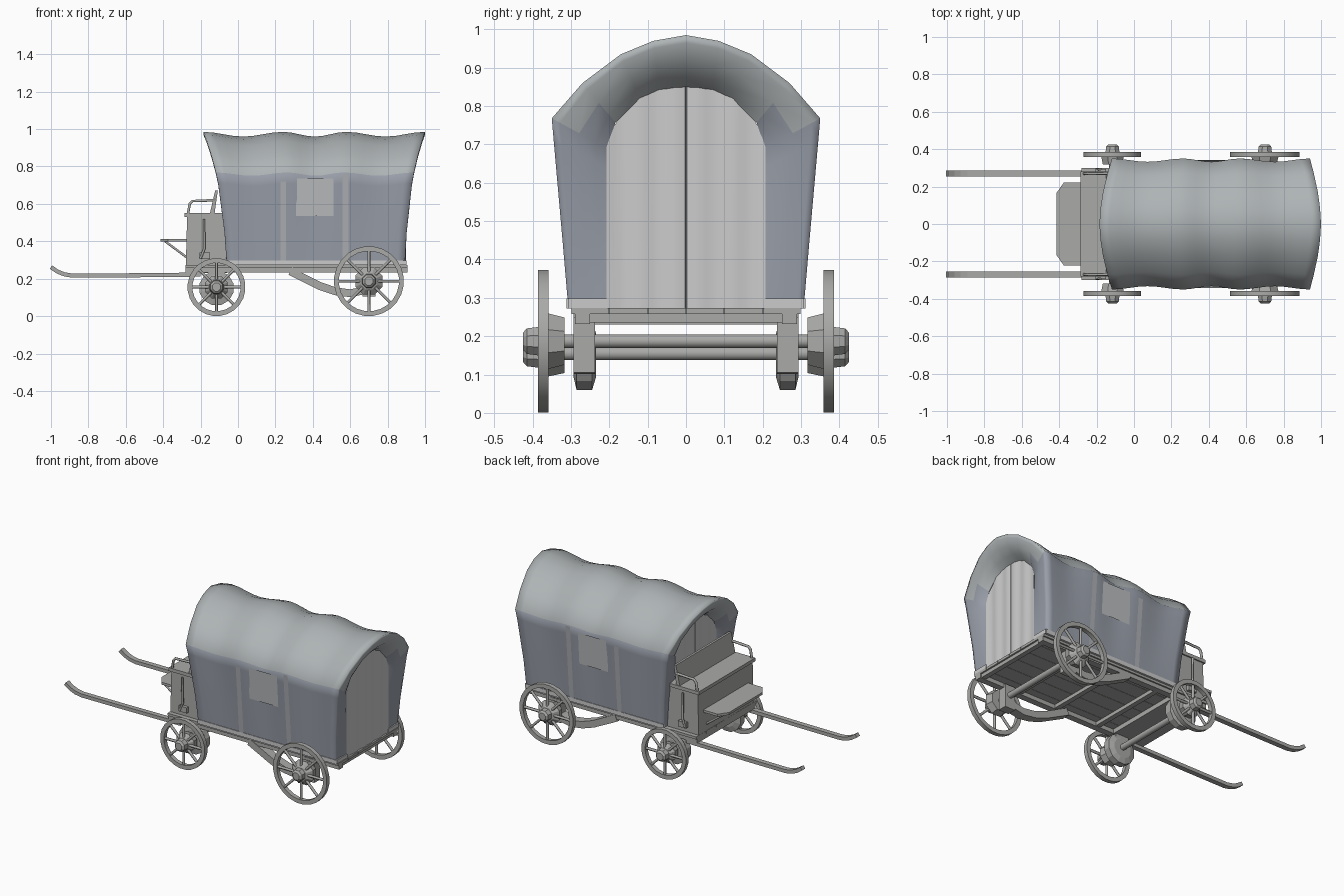
import bpy, bmesh, math
from mathutils import Vector

if "Cube" in bpy.data.objects:
    bpy.data.objects.remove(bpy.data.objects["Cube"])


def mat(name, c):
    m = bpy.data.materials.new(name)
    m.diffuse_color = (*c, 1)
    m.use_nodes = True
    m.node_tree.nodes["Principled BSDF"].inputs["Base Color"].default_value = m.diffuse_color
    return m


WOOD = mat("wood", (0.40, 0.40, 0.39))
ROOF = mat("roof_canvas", (0.42, 0.45, 0.46))
SIDE = mat("side_canvas", (0.32, 0.345, 0.40))
SEAM = mat("seam_canvas", (0.43, 0.44, 0.46))
PATCH = mat("patch_canvas", (0.50, 0.51, 0.52))
CLOTH = mat("curtain_cloth", (0.93, 0.96, 0.93))
TRIM = mat("trim_cloth", (0.9, 0.91, 0.91))


def make(name, verts, faces, smooth=None, material=WOOD):
    me = bpy.data.meshes.new(name)
    bm = bmesh.new()
    vs = [bm.verts.new(v) for v in verts]
    for f in faces:
        bm.faces.new([vs[i] for i in f])
    bmesh.ops.remove_doubles(bm, verts=bm.verts, dist=1e-5)
    bmesh.ops.recalc_face_normals(bm, faces=bm.faces)
    bm.to_mesh(me)
    bm.free()
    ob = bpy.data.objects.new(name, me)
    bpy.context.collection.objects.link(ob)
    me.materials.append(material)
    if smooth:
        bpy.ops.object.select_all(action='DESELECT')
        ob.select_set(True)
        bpy.context.view_layer.objects.active = ob
        bpy.ops.object.shade_smooth_by_angle(angle=math.radians(smooth))
    return ob


def prism(name, pts, a, b, axis='y', material=WOOD):
    """Extrude a closed outline: xz outline along y, or xy outline along z."""
    n = len(pts)
    put = (lambda p, t: (p[0], t, p[1])) if axis == 'y' else (lambda p, t: (p[0], p[1], t))
    verts = [put(p, t) for t in (a, b) for p in pts]
    faces = [range(n), range(n, 2 * n)]
    faces += [(i, (i + 1) % n, n + (i + 1) % n, n + i) for i in range(n)]
    return make(name, verts, faces, None, material)


def box(name, x0, x1, y0, y1, z0, z1, material=WOOD):
    return prism(name, [(x0, z0), (x1, z0), (x1, z1), (x0, z1)], y0, y1, 'y', material)


def ribbon(name, path, t, y0, y1):
    """Strip of thickness t following an xz path."""
    up, dn = [], []
    for i, p in enumerate(path):
        d = Vector(path[min(i + 1, len(path) - 1)]) - Vector(path[max(i - 1, 0)])
        n = Vector((-d.y, d.x)).normalized() * t / 2
        up.append(Vector(p) + n)
        dn.append(Vector(p) - n)
    return prism(name, up + dn[::-1], y0, y1)


def lathe(name, prof, c, seg, s=1, closed=False, smooth=None):
    """Spin (radius, y) points round the y axis through c = (x, z)."""
    n = len(prof)
    verts, faces = [], []
    for k in range(seg):
        a = 2 * math.pi * (k + 0.5) / seg
        verts += [(c[0] + r * math.cos(a), s * y, c[1] + r * math.sin(a)) for r, y in prof]
    for k in range(seg):
        k2 = (k + 1) % seg
        for i in range(n if closed else n - 1):
            j = (i + 1) % n
            faces.append((k * n + i, k * n + j, k2 * n + j, k2 * n + i))
    if not closed:
        faces += [[k * n for k in range(seg)], [k * n + n - 1 for k in range(seg)]]
    return make(name, verts, faces, smooth)


def tube(name, pts, r):
    cu = bpy.data.curves.new(name, 'CURVE')
    cu.dimensions = '3D'
    cu.bevel_depth, cu.bevel_resolution, cu.use_fill_caps = r, 1, True
    cu.materials.append(WOOD)
    sp = cu.splines.new('POLY')
    sp.points.add(len(pts) - 1)
    for p, q in zip(sp.points, pts):
        p.co = (*q, 1)
    ob = bpy.data.objects.new(name, cu)
    bpy.context.collection.objects.link(ob)


# Canopy: bowed, scalloped sheet with flared ends turned in to the openings
OUT = [(.307, .275), (.322, .45), (.345, .71), (.35, .768), (.27, .86), (.17, .935), (.085, .97), (0, .985)]
INN = [(.202, .275), (.204, .42), (.207, .64), (.207, .69), (.184, .757), (.12, .82), (.07, .843), (0, .85)]


def full(half):
    return half + [(-y, z) for y, z in half[-2::-1]]


def ends(z):
    f = (z - .275) / .71
    return -.06 - .045 * f - .08 * f ** 3, .892 + .035 * f + .073 * f ** 3


RIBS = [0, .36, .645, 1]
rings = []


def turned(t, k):
    ring = []
    for (y, z), (yi, zi) in zip(full(OUT), full(INN)):
        e = ends(z)[k]
        xi = (-.066, .897)[k]
        ring.append((xi + (e - xi) * (1 - t ** 2.2), y + (yi - y) * t, z + (zi - z) * t))
    return ring


rings += [turned(t, 0) for t in (1, .8, .5, .15)]
for a, b in zip(RIBS, RIBS[1:]):
    for k in range(9 if b == 1 else 8):
        u = a + (b - a) * k / 8
        sag = math.sin(math.pi * k / 8) ** 2
        ring = []
        for y, z in full(OUT):
            x0, x1 = ends(z)
            f = (z - .275) / .71
            ring.append((x0 + u * (x1 - x0), y * (1 - .05 * sag * min(1, 1.5 * f)), z - .025 * sag * f))
        rings.append(ring)
rings += [turned(t, 1) for t in (.15, .5, .8, 1)]
n = len(rings[0])
canopy = make("canopy", [v for r in rings for v in r],
              [(i * n + j, i * n + j + 1, (i + 1) * n + j + 1, (i + 1) * n + j)
               for i in range(len(rings) - 1) for j in range(n - 1)], 120, SIDE)
canopy.data.materials.append(ROOF)
for p in canopy.data.polygons:
    p.material_index = int(p.center.z > .765 and -.2 < p.center.x < 1)


# Curtains closing both ends, gently folded with a centre slit
def arch(y):
    for (y0, z0), (y1, z1) in zip(INN[3:], INN[4:]):
        if y1 <= abs(y) <= y0:
            return z1 + (z0 - z1) * (abs(y) - y1) / (y0 - y1)
    return .69


ys = [-.207 + .205 * i / 12 for i in range(13)]
ys = ys + [0] + [-y for y in reversed(ys)]
for name, x, s in (("rear_curtain", .896, 1), ("front_curtain", -.064, -1)):
    verts = []
    for i, y in enumerate(ys):
        fold = -.006 if y == 0 else .003 * math.cos(i * 1.2)
        verts += [(x + s * fold, y, .272), (x + s * fold, y, arch(y) + .004)]
    make(name, verts, [(2 * i, 2 * i + 2, 2 * i + 3, 2 * i + 1) for i in range(len(ys) - 1)], 40, CLOTH)

for s in (1, -1):
    # Canopy trim, seam strips and the side patch
    def side(y0, y1):
        return sorted((s * y0, s * y1))
    box("canopy_trim", -.062, .897, *side(.296, .312), .272, .298, TRIM)
    box("rear_trim", .89, .902, *side(.205, .308), .272, .298, TRIM)
    for x, zt in ((.242, .72), (.575, .76)):
        y1 = .307 + (zt - .298) * .088
        make("seam_strip", [(x - .015, s * .313, .298), (x + .015, s * .313, .298),
                            (x + .015, s * (y1 + .003), zt), (x - .015, s * (y1 + .003), zt)],
             [(0, 1, 2, 3)], None, SEAM)
    make("side_patch", [(.31, s * .329, .535), (.51, s * .329, .535),
                        (.51, s * .343, .735), (.31, s * .343, .735)], [(0, 1, 2, 3)], None, PATCH)

    # Chassis side rails, bowed rear arms, axle brackets and shafts
    box("side_rail", -.28, .905, *side(.25, .29), .232, .262)
    ribbon("rear_arm", [(.28, .24), (.36, .2), (.44, .16), (.52, .133), (.6, .122), (.66, .135), (.71, .165)],
           .042, *side(.237, .293))
    box("rear_bracket", .665, .735, *side(.237, .293), .105, .25)
    lathe("front_bracket", [(.06, .235), (.094, .245), (.094, .285), (.06, .293)], (-.115, .15), 12, s)
    box("front_hanger", -.16, -.07, *side(.237, .29), .15, .25)
    ribbon("shaft", [(-1, .262), (-.965, .238), (-.93, .224), (-.89, .217), (-.6, .218), (-.2, .222)],
           .022, *side(.255, .287))

    # Wheels: rim, spokes, hub
    for tag, c, R in (("front", (-.115, .155), .155), ("rear", (.7, .187), .187)):
        lathe(tag + "_rim", [(R, .359), (R, .386), (R - .026, .386), (R - .026, .359)], c, 24, s, True, 30)
        h = R * .42
        lathe(tag + "_hub", [(h * .85, .317), (h, .36), (h * .6, .384), (.04, .386), (.036, .415), (.024, .425)],
              c, 8, s)
        for k in range(8):
            a = 2 * math.pi * k / 8
            d = Vector((math.cos(a), 0, math.sin(a)))
            o = Vector((c[0], s * .373, c[1]))
            tube(tag + "_spoke", [o + d * .03, o + d * (R - .015)], .0085)

    # Seat sides: arm rail, footboard brace, brake lever
    tube("arm_rail", [(-.268, s * .27, .545), (-.258, s * .27, .6), (-.245, s * .27, .615),
                      (-.12, s * .27, .62)], .008)
    tube("footboard_brace", [(-.39, s * .19, .4), (-.275, s * .19, .315)], .007)
    tube("brake_lever", [(-.2, s * .292, .31), (-.18, s * .292, .36), (-.182, s * .292, .52)], .007)
    box("lever_plate", -.205, -.15, *side(.275, .295), .305, .34)

# Axles
for tag, x, z in (("front", -.115, .155), ("rear", .7, .187)):
    lathe(tag + "_axle", [(.018, -.4), (.018, .4)], (x, z), 12, 1, False, 40)

# Floor, planks and cross beams
for i in range(6):
    y = -.3 + i * .1
    box("floor_plank", -.28, .905, y + .001, y + .099, .258, .274)
for x in (-.25, .05, .35, .62, .88):
    box("cross_beam", x - .015, x + .015, -.27, .27, .236, .26)

# Driver's box, seat, backrest and footboard
prism("driver_box", [(-.28, .23), (-.06, .23), (-.06, .535), (-.272, .535)], -.272, .272)
box("seat", -.285, -.07, -.28, .28, .53, .551)
prism("backrest", [(-.15, .55), (-.125, .55), (-.108, .672), (-.122, .672)], -.275, .275)
prism("footboard", [(-.415, -.165), (-.375, -.222), (-.27, -.222), (-.27, .222), (-.375, .222), (-.415, .165)],
      .398, .413, 'z')
